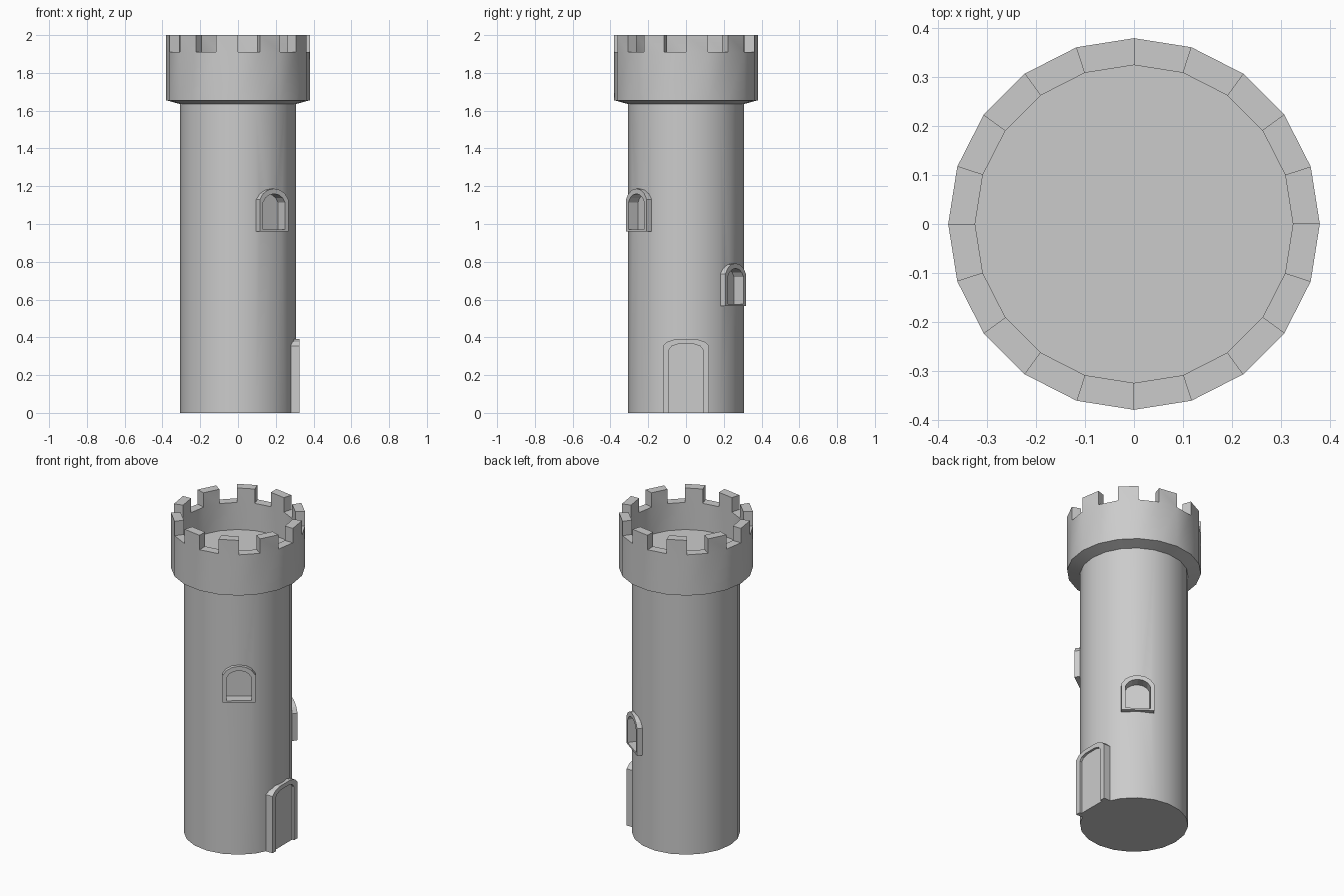
import bpy, bmesh
from math import sin, cos, pi, radians

if "Cube" in bpy.data.objects:
    bpy.data.objects.remove(bpy.data.objects["Cube"])

SIDES = 20


def finish(bm, name):
    bmesh.ops.recalc_face_normals(bm, faces=bm.faces[:])
    mesh = bpy.data.meshes.new(name)
    bm.to_mesh(mesh)
    bm.free()
    ob = bpy.data.objects.new(name, mesh)
    bpy.context.collection.objects.link(ob)
    return ob


def place(bm, angle, u, z, r):
    # u runs sideways along the wall, r outwards from the tower axis
    return bm.verts.new((r * cos(angle) - u * sin(angle),
                         r * sin(angle) + u * cos(angle), z))


def arch(half, bottom, spring, bends):
    # left half bottom-up, then mirrored; bends are (u, z) points of the curve
    right = [(half, bottom), (half, spring)] + bends
    return right + [(-u, z) for u, z in reversed(right) if u > 0]


def slab(name, pts, angle, r0, r1):
    bm = bmesh.new()
    a = [place(bm, angle, u, z, r0) for u, z in pts]
    b = [place(bm, angle, u, z, r1) for u, z in pts]
    bm.faces.new(a)
    bm.faces.new(b)
    n = len(pts)
    for i in range(n):
        j = (i + 1) % n
        bm.faces.new((a[i], a[j], b[j], b[i]))
    return finish(bm, name)


def frame(name, outer, inner, angle, r0, r1, closed):
    bm = bmesh.new()
    rows = [[place(bm, angle, u, z, r) for u, z in pts]
            for pts, r in ((outer, r0), (outer, r1), (inner, r1), (inner, r0))]
    n = len(outer)
    for i in range(n if closed else n - 1):
        j = (i + 1) % n
        for k in range(4):
            p, q = rows[k], rows[(k + 1) % 4]
            bm.faces.new((p[i], p[j], q[j], q[i]))
    if not closed:
        for i in (0, n - 1):
            bm.faces.new([row[i] for row in rows])
    return finish(bm, name)


# Tower: revolved wall, flared parapet and sunken roof floor
profile = [(0.307, 0), (0.307, 1.635), (0.38, 1.655),
           (0.38, 1.91), (0.325, 1.91), (0.325, 1.74)]
bm = bmesh.new()
rings = [[bm.verts.new((r * cos(2 * pi * k / SIDES), r * sin(2 * pi * k / SIDES), z))
          for k in range(SIDES)] for r, z in profile]
merlons = []
for level, (lo, hi) in enumerate(zip(rings, rings[1:])):
    for k in range(SIDES):
        m = (k + 1) % SIDES
        f = bm.faces.new((lo[k], lo[m], hi[m], hi[k]))
        if level == 3 and k % 2 == 0:
            merlons.append(f)
bm.faces.new(rings[0])
bm.faces.new(rings[-1])
bmesh.ops.recalc_face_normals(bm, faces=bm.faces[:])

# Merlons: every other rim segment raised
raised = bmesh.ops.extrude_discrete_faces(bm, faces=merlons)["faces"]
for f in raised:
    bmesh.ops.translate(bm, verts=f.verts[:], vec=(0, 0, 0.09))
tower = finish(bm, "tower")

# Windows: arched frames around recesses cut in the wall
cutters = []
for name, deg, z in (("upper_window", -54, 0.96), ("lower_window", 54, 0.565)):
    a = radians(deg)
    outer = arch(0.093, z, z + 0.17, [(0.072, z + 0.2), (0.04, z + 0.22), (0, z + 0.227)])
    inner = arch(0.071, z + 0.012, z + 0.155, [(0.056, z + 0.178), (0.032, z + 0.194), (0, z + 0.2)])
    frame(name + "_frame", outer, inner, a, 0.286, 0.325, True)
    cutters.append(slab(name + "_cutter", inner, a, 0.262, 0.4))

for c in cutters:
    c.hide_render = True
    mod = tower.modifiers.new("recess", 'BOOLEAN')
    mod.operation = 'DIFFERENCE'
    mod.solver = 'EXACT'
    mod.object = c
bpy.context.view_layer.objects.active = tower
tower.select_set(True)
for mod in list(tower.modifiers):
    bpy.ops.object.modifier_apply(modifier=mod.name)
for c in cutters:
    bpy.data.objects.remove(c)

# Door: flat-topped arched frame and a slightly recessed leaf
outer = arch(0.123, 0, 0.355, [(0.1, 0.376), (0.055, 0.391)])
inner = arch(0.09, 0, 0.335, [(0.075, 0.354), (0.04, 0.365)])
frame("door_frame", outer, inner, 0, 0.28, 0.325, False)
slab("door_leaf", inner, 0, 0.28, 0.311)

# Round wall shades smooth, hard corners stay sharp
bpy.ops.object.shade_smooth_by_angle(angle=radians(19))
